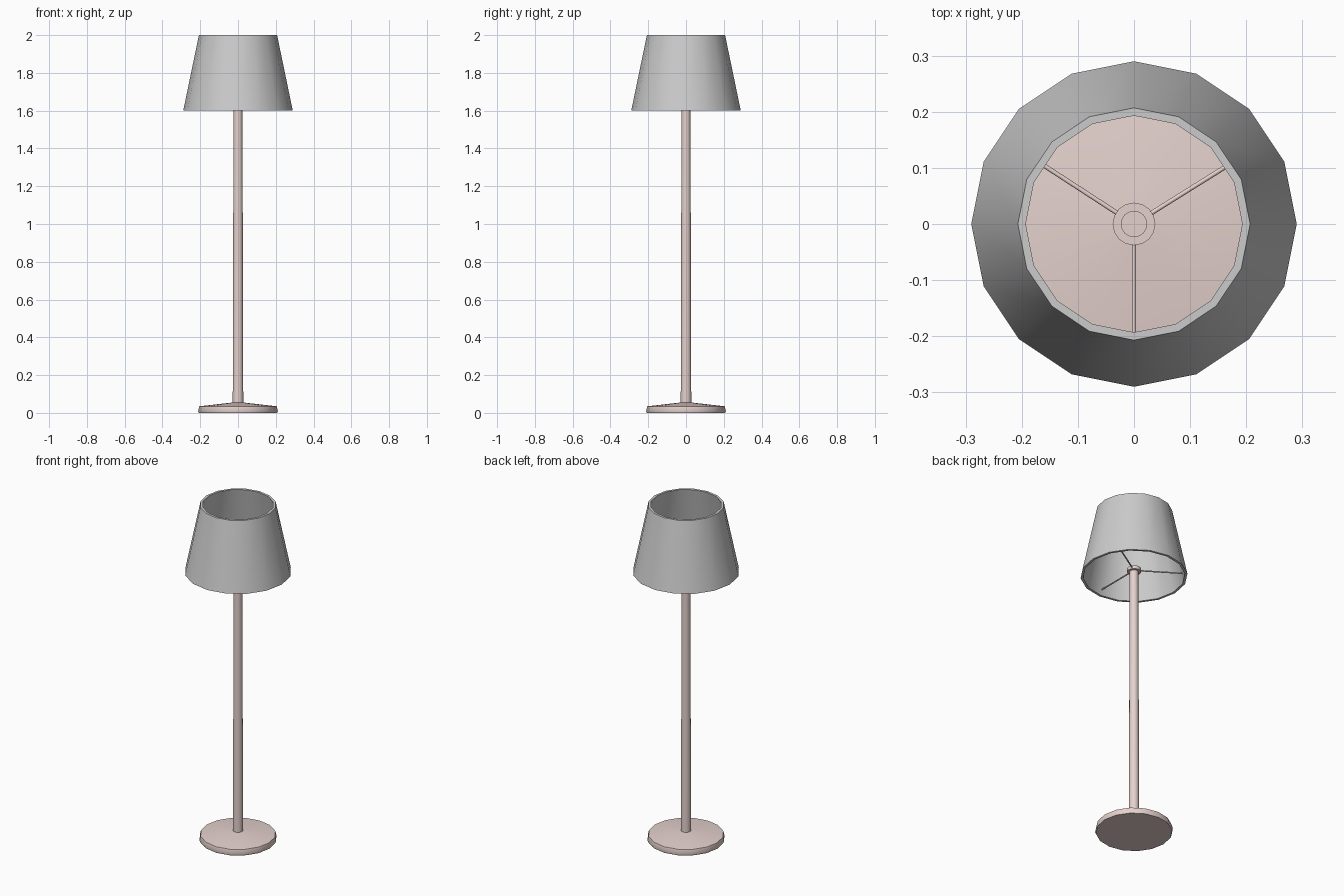
import bpy, bmesh, math
from mathutils import Matrix

if "Cube" in bpy.data.objects:
    bpy.data.objects.remove(bpy.data.objects["Cube"])

metal = bpy.data.materials.new("rose_metal")
metal.diffuse_color = (0.78, 0.64, 0.61, 1)
metal.use_nodes = True
metal.node_tree.nodes["Principled BSDF"].inputs["Base Color"].default_value = metal.diffuse_color


def finish(name, bm, mat=None, angle=35):
    bmesh.ops.remove_doubles(bm, verts=bm.verts, dist=1e-5)
    bmesh.ops.recalc_face_normals(bm, faces=bm.faces)
    me = bpy.data.meshes.new(name)
    bm.to_mesh(me)
    bm.free()
    ob = bpy.data.objects.new(name, me)
    bpy.context.collection.objects.link(ob)
    if mat:
        me.materials.append(mat)
    bpy.ops.object.select_all(action='DESELECT')
    ob.select_set(True)
    bpy.context.view_layer.objects.active = ob
    bpy.ops.object.shade_smooth_by_angle(angle=math.radians(angle))
    return ob


def lathe(name, profile, sides=16, mat=None, closed=False):
    bm = bmesh.new()
    vs = [bm.verts.new((r, 0, z)) for r, z in profile]
    edges = [bm.edges.new(p) for p in zip(vs, vs[1:])]
    if closed:
        edges.append(bm.edges.new((vs[-1], vs[0])))
    bmesh.ops.spin(bm, geom=vs + edges, cent=(0, 0, 0), axis=(0, 0, 1),
                   angle=2 * math.pi, steps=sides)
    return finish(name, bm, mat)


# Weighted foot with gently domed top
lathe("base", [(0, 0), (0.207, 0), (0.211, 0.01), (0.205, 0.035), (0.028, 0.055), (0, 0.055)], mat=metal)

# Tapered pole
lathe("pole", [(0, 0.04), (0.028, 0.04), (0.0235, 1.65), (0, 1.65)], mat=metal)

# Collar around the pole top
lathe("collar", [(0.022, 1.625), (0.038, 1.625), (0.038, 1.645), (0.022, 1.645)],
      mat=metal, closed=True)

# Open, hollow shade
lathe("shade", [(0.29, 1.6), (0.207, 2.0), (0.193, 2.0), (0.276, 1.6)], closed=True)

# Three spokes joining the collar to the shade
for i, deg in enumerate((32, 147, 270)):
    bm = bmesh.new()
    bmesh.ops.create_cone(bm, cap_ends=True, segments=8, radius1=0.004,
                          radius2=0.004, depth=0.245)
    bm.transform(Matrix.Rotation(math.radians(deg), 4, 'Z')
                 @ Matrix.Translation((0.1525, 0, 1.635))
                 @ Matrix.Rotation(math.pi / 2, 4, 'Y'))
    finish(f"spoke_{i + 1}", bm, metal, 50)
